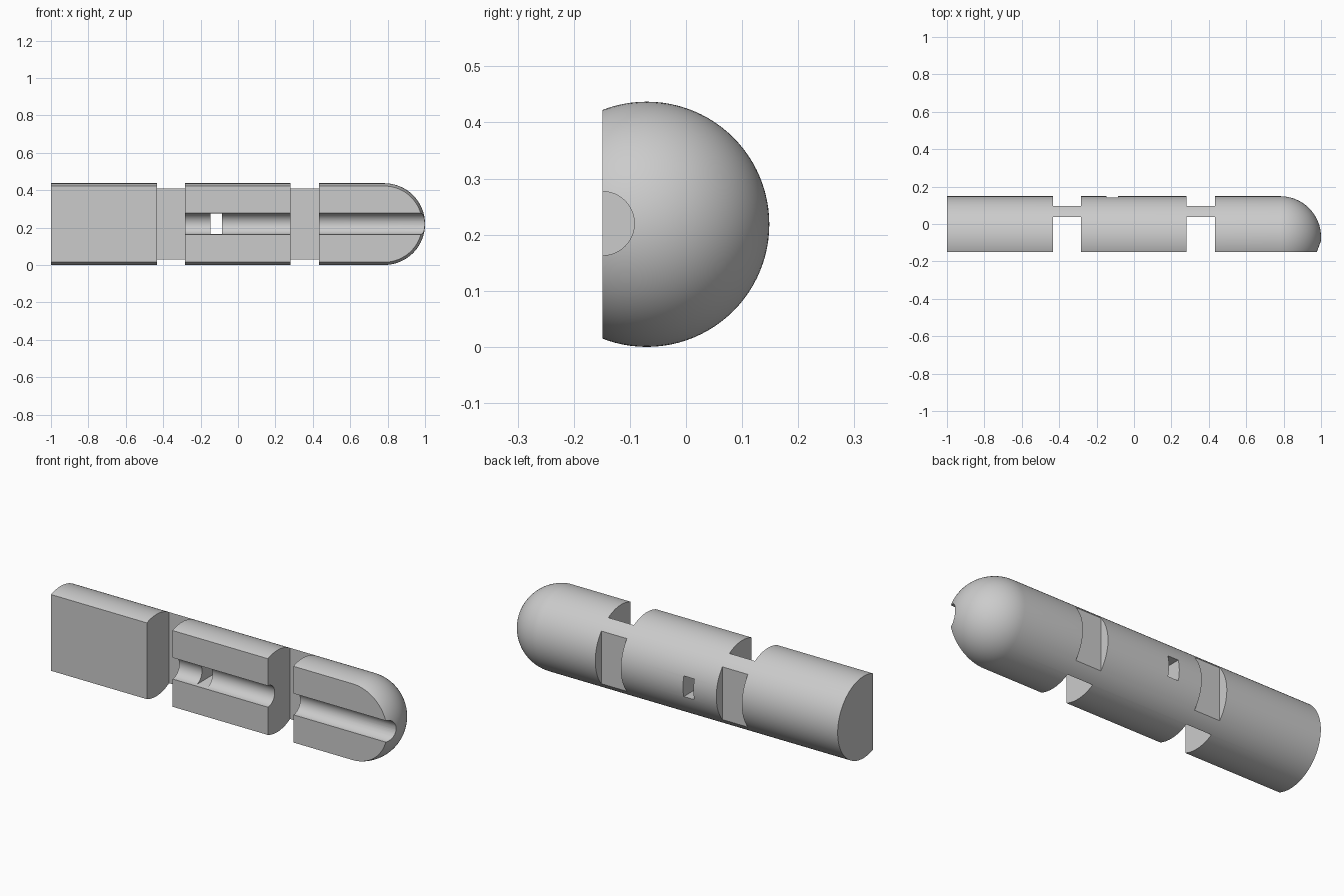
import bpy, bmesh, math
from mathutils import Matrix, Vector

if "Cube" in bpy.data.objects:
    bpy.data.objects.remove(bpy.data.objects["Cube"], do_unlink=True)

R = 0.2185              # body radius
AXIS_Y, AXIS_Z = -0.07, R
FRONT = -0.149          # flat front plane

grey = bpy.data.materials.new("plain grey")
grey.use_nodes = True
grey.diffuse_color = (0.6, 0.6, 0.6, 1)
grey.node_tree.nodes["Principled BSDF"].inputs["Base Color"].default_value = (0.6, 0.6, 0.6, 1)


def make_object(name, bm):
    bmesh.ops.recalc_face_normals(bm, faces=bm.faces)
    mesh = bpy.data.meshes.new(name)
    bm.to_mesh(mesh)
    bm.free()
    mesh.materials.append(grey)
    obj = bpy.data.objects.new(name, mesh)
    bpy.context.collection.objects.link(obj)
    return obj


def box(name, lo, hi):
    lo, hi = Vector(lo), Vector(hi)
    bm = bmesh.new()
    bmesh.ops.create_cube(bm, size=1, matrix=Matrix.Translation((lo + hi) / 2)
                          @ Matrix.Diagonal((hi - lo).to_4d()))
    return make_object(name, bm)


# Round bar with a domed right end, turned from a profile
bm = bmesh.new()
dome = [math.radians(90 * i / 24) for i in range(25)]
profile = [(-1, 0), (-1, R)] + [(1 - R + R * math.sin(a), R * math.cos(a)) for a in dome]
verts = [bm.verts.new((x, AXIS_Y, AXIS_Z + r)) for x, r in profile]
edges = [bm.edges.new(pair) for pair in zip(verts, verts[1:])]
bmesh.ops.spin(bm, geom=verts + edges, cent=(0, AXIS_Y, AXIS_Z), axis=(1, 0, 0),
               angle=math.tau, steps=96)
bmesh.ops.remove_doubles(bm, verts=bm.verts, dist=1e-5)
body = make_object("notched_bar", bm)

# Cutters: flat front, notches on both sides of each thin web, window
cutters = [box("front_cutter", (-2, -1, -1), (2, FRONT, 1)),
           box("window_cutter", (-0.148, -0.5, 0.165), (-0.086, 0.5, 0.275))]
for side, x0, x1 in (("right", -0.434, -0.283), ("left", 0.281, 0.432)):
    cutters.append(box(side + "_front_notch_cutter", (x0, -0.5, -1), (x1, 0.038, 1)))
    cutters.append(box(side + "_back_notch_cutter", (x0, 0.097, -1), (x1, 0.5, 1)))

# Round channel running from the first notch out through the dome
bm = bmesh.new()
bmesh.ops.create_cone(bm, cap_ends=True, segments=48, radius1=0.057, radius2=0.057, depth=1.55,
                      matrix=Matrix.Translation((0.425, FRONT, 0.22)) @ Matrix.Rotation(math.pi / 2, 4, "Y"))
cutters.append(make_object("channel_cutter", bm))

bpy.ops.object.select_all(action="DESELECT")
bpy.context.view_layer.objects.active = body
body.select_set(True)
for cutter in cutters:
    cutter.hide_render = True
    mod = body.modifiers.new("cut", "BOOLEAN")
    mod.operation, mod.solver, mod.object = "DIFFERENCE", "EXACT", cutter
    bpy.ops.object.modifier_apply(modifier=mod.name)
    bpy.data.objects.remove(cutter, do_unlink=True)

bpy.ops.object.shade_smooth_by_angle(angle=math.radians(20))
